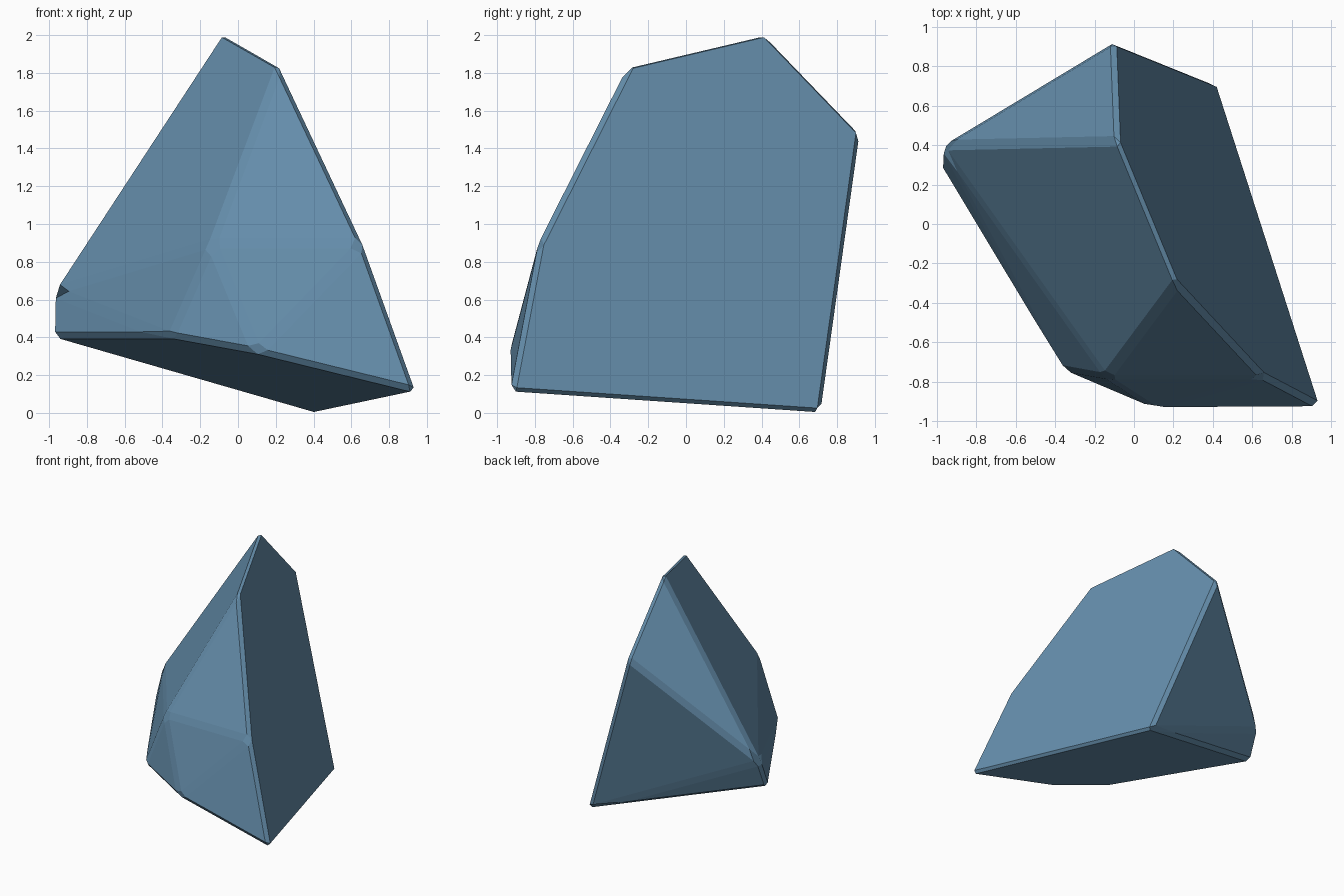
import bpy
import bmesh

cube = bpy.data.objects.get("Cube")
if cube:
    bpy.data.objects.remove(cube, do_unlink=True)

# Stone colour
stone = bpy.data.materials.new("slate blue stone")
stone.use_nodes = True
colour = (0.13, 0.27, 0.41, 1)
stone.diffuse_color = colour
bsdf = stone.node_tree.nodes["Principled BSDF"]
bsdf.inputs["Base Color"].default_value = colour
bsdf.inputs["Roughness"].default_value = 0.9

# Sharp corners of the chipped stone
flat_side = [(-.08, .42, 2.02), (.217, -.3, 1.85), (.665, -.78, .9),
             (.95, -.93, .107), (.42, .72, -.005), (-.1, .93, 1.49)]
front_ridge = [(-.14, -.78, .9), (.1, -.935, .316), (-.36, -.74, .4)]
left_tip = [(-.98, .4, .645), (-.985, .3, .4)]

# Wrap the corners in a convex hull and merge its flat regions
bm = bmesh.new()
for corner in flat_side + front_ridge + left_tip:
    bm.verts.new(corner)
bmesh.ops.convex_hull(bm, input=bm.verts[:])
bmesh.ops.dissolve_limit(bm, angle_limit=0.07, verts=bm.verts[:], edges=bm.edges[:])

# Worn edges
bmesh.ops.bevel(bm, geom=bm.edges[:], offset=0.03, offset_type='OFFSET',
                segments=1, profile=0.5, affect='EDGES', clamp_overlap=True)
bmesh.ops.recalc_face_normals(bm, faces=bm.faces[:])

mesh = bpy.data.meshes.new("rock")
bm.to_mesh(mesh)
bm.free()
mesh.materials.append(stone)
rock = bpy.data.objects.new("rock", mesh)
bpy.context.collection.objects.link(rock)
